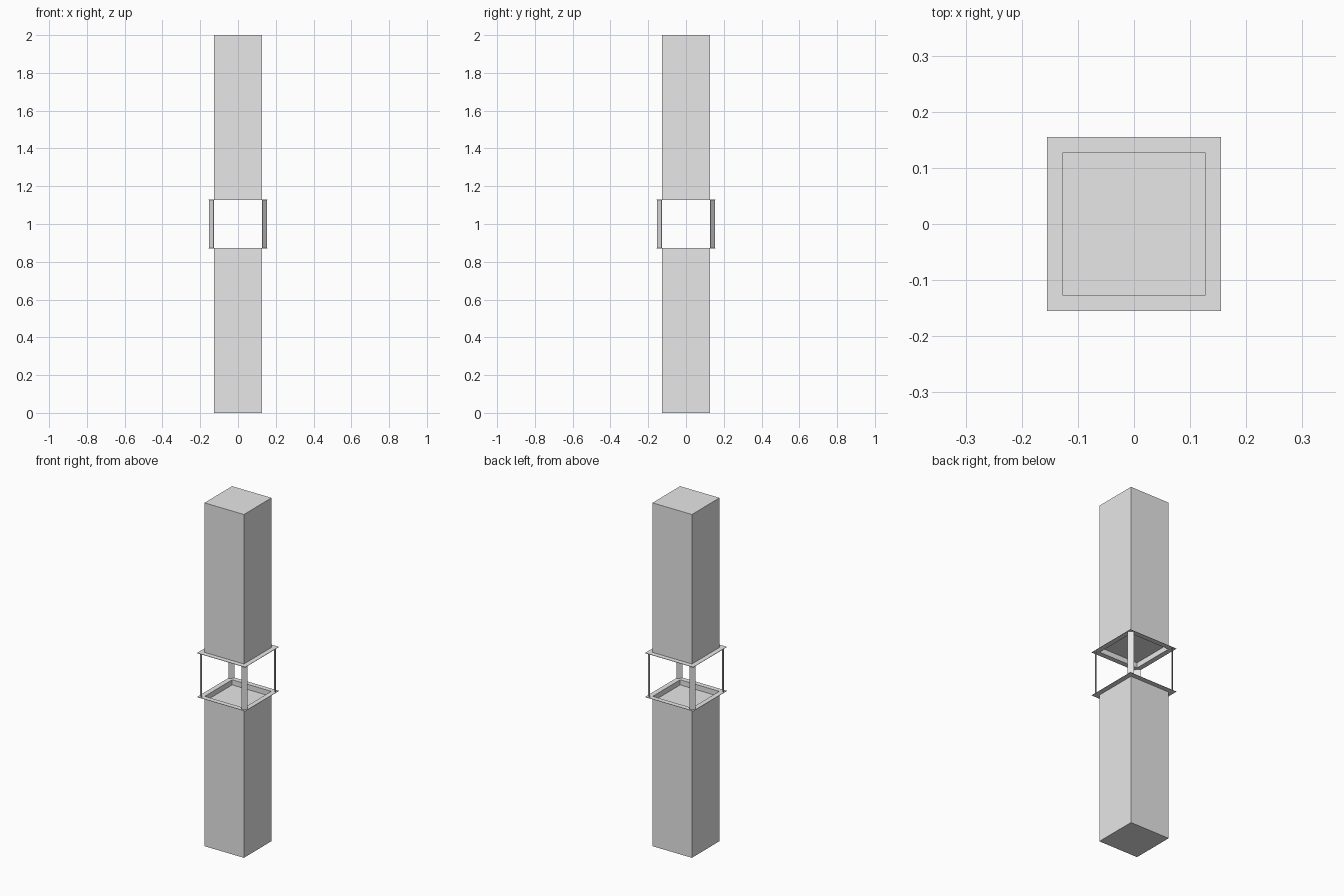
import bpy, bmesh

cube = bpy.data.objects.get("Cube")
if cube:
    bpy.data.objects.remove(cube, do_unlink=True)

grey = bpy.data.materials.new("light grey")
grey.use_nodes = True
COLOUR = (0.8, 0.8, 0.8, 1.0)
grey.diffuse_color = COLOUR
grey.node_tree.nodes["Principled BSDF"].inputs["Base Color"].default_value = COLOUR

HALF = 0.127      # half width of the column
RIM = 0.155       # half width of the flat rims
LOW, HIGH = 0.873, 1.127
RECESS = 0.03     # depth of the sunken caps


def square(bm, half, z):
    return [bm.verts.new((sx * half, sy * half, z))
            for sx, sy in ((-1, -1), (1, -1), (1, 1), (-1, 1))]


def bridge(bm, a, b):
    for i in range(4):
        j = (i + 1) % 4
        bm.faces.new((a[i], a[j], b[j], b[i]))


def finish(name, bm):
    mesh = bpy.data.meshes.new(name)
    bm.to_mesh(mesh)
    bm.free()
    mesh.materials.append(grey)
    obj = bpy.data.objects.new(name, mesh)
    bpy.context.collection.objects.link(obj)


def column(name, end, mouth):
    """Square shaft with a thin flange and a sunken cap at its mouth."""
    up = 1 if mouth > end else -1
    bm = bmesh.new()
    base = square(bm, HALF, end)
    neck = square(bm, HALF, mouth - up * 0.002)
    under = square(bm, RIM, mouth - up * 0.002)
    outer = square(bm, RIM, mouth)
    inner = square(bm, HALF - 0.001, mouth)
    floor = square(bm, HALF - 0.001, mouth - up * RECESS)
    rings = [base, neck, under, outer, inner, floor]
    bm.faces.new(base)
    for a, b in zip(rings, rings[1:]):
        bridge(bm, a, b)
    bm.faces.new(floor)
    bmesh.ops.recalc_face_normals(bm, faces=bm.faces)
    finish(name, bm)


column("lower_column", 0.0, LOW)
column("upper_column", 2.0, HIGH)

# Thin diagonal strips joining the rim corners
for sx, side in ((-1, "right"), (1, "left")):
    for sy, end in ((-1, "front"), (1, "back")):
        bm = bmesh.new()
        corners = []
        for inset in (0.0, 0.002):
            for x, y in ((0.129, 0.153), (0.153, 0.129)):
                for z in (LOW, HIGH):
                    corners.append(bm.verts.new((sx * (x - inset), sy * (y - inset), z)))
        bmesh.ops.convex_hull(bm, input=corners)
        bmesh.ops.dissolve_limit(bm, angle_limit=0.01, verts=bm.verts, edges=bm.edges)
        finish(f"{end}_{side}_post", bm)
